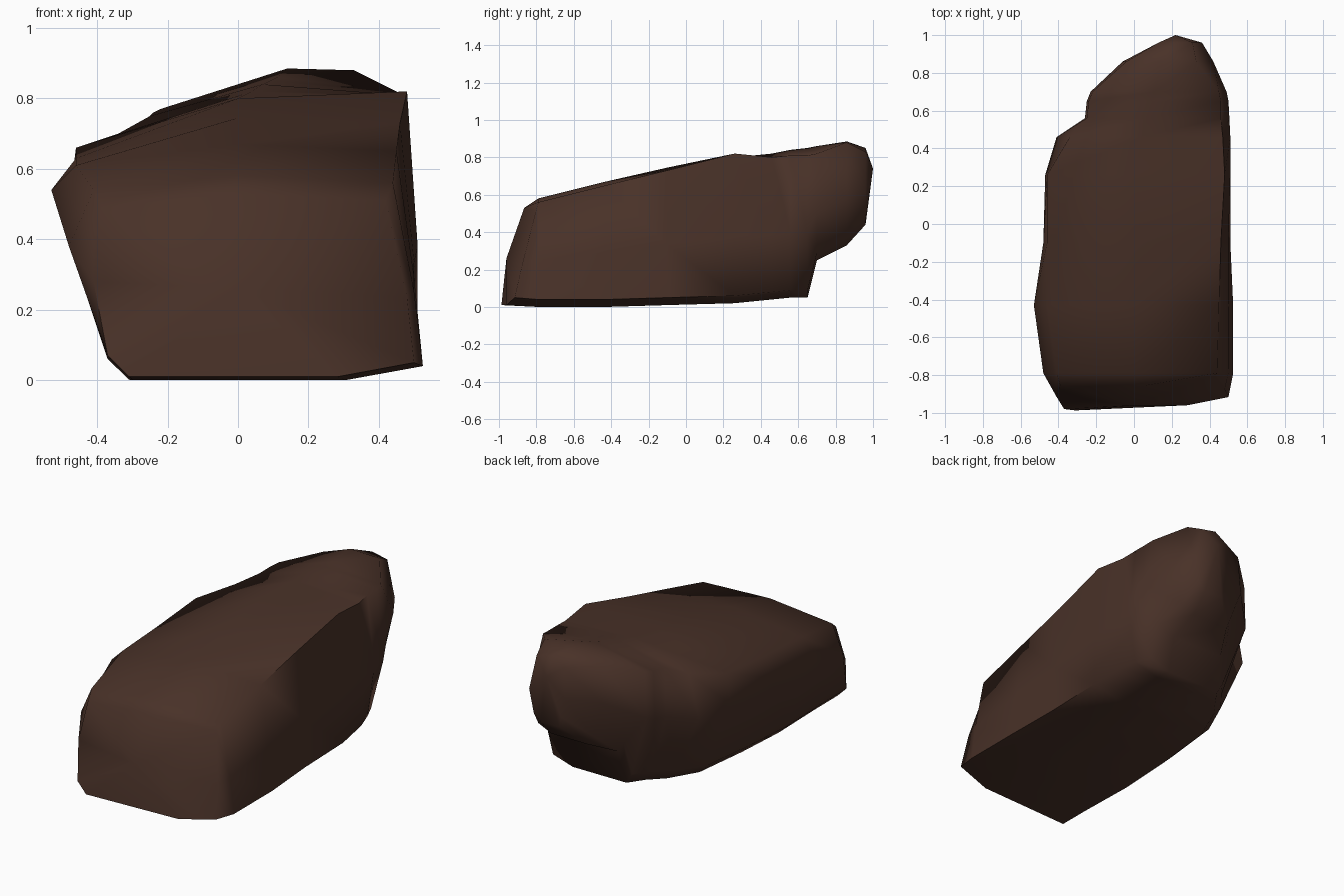
import bpy, bmesh, math

# One dark brown stone colour
stone = bpy.data.materials.new("dark brown stone")
stone.diffuse_color = (0.066, 0.031, 0.021, 1)

# Cross-sections from front to back:
# y, lower-left x, mid-left (x, z), top-left (x, z), crest (x, z), top-right (x, z), mid-right x, lower-right x, base z
SECTIONS = [
    (-0.98, -0.37, -0.41, 0.28, -0.39, 0.49, 0.00, 0.53, 0.42, 0.51, 0.48, 0.50, 0.01),
    (-0.79, -0.36, -0.48, 0.38, -0.41, 0.54, 0.00, 0.58, 0.44, 0.56, 0.50, 0.525, 0.00),
    (-0.43, -0.37, -0.53, 0.54, -0.46, 0.61, 0.00, 0.67, 0.45, 0.65, 0.50, 0.525, 0.00),
    (-0.10, -0.36, -0.48, 0.50, -0.46, 0.63, 0.00, 0.745, 0.46, 0.73, 0.50, 0.51, 0.01),
    (0.26, -0.33, -0.47, 0.48, -0.46, 0.66, 0.00, 0.80, 0.48, 0.82, 0.51, 0.51, 0.02),
    (0.46, -0.25, -0.41, 0.45, -0.34, 0.70, 0.04, 0.82, 0.47, 0.80, 0.51, 0.49, 0.04),
    (0.56, -0.17, -0.26, 0.46, -0.25, 0.75, 0.07, 0.84, 0.46, 0.81, 0.505, 0.46, 0.05),
    (0.65, -0.10, -0.25, 0.48, -0.24, 0.76, 0.09, 0.85, 0.46, 0.81, 0.50, 0.42, 0.05),
    (0.70, -0.08, -0.23, 0.50, -0.22, 0.77, 0.11, 0.86, 0.45, 0.82, 0.49, 0.42, 0.25),
    (0.86, 0.02, -0.06, 0.60, -0.04, 0.82, 0.14, 0.885, 0.33, 0.88, 0.42, 0.37, 0.33),
    (0.96, 0.15, 0.13, 0.62, 0.13, 0.80, 0.21, 0.85, 0.31, 0.83, 0.36, 0.33, 0.44),
]


def ring(i, s):
    y, xbl, xml, zml, xtl, ztl, xc, zc, xtr, ztr, xmr, xbr, zb = s
    w = xbr - xbl
    pts = [(xbl, zb + 0.06), (xml, zml), (xtl, ztl), (xc, zc), (xtr, ztr),
           (xmr, zb + (ztr - zb) * 0.45), (xbr, zb + 0.04),
           (xbl + w * 0.75, zb), (xbl + w * 0.07, zb)]
    out = []
    for x, z in pts:
        yy = y
        if i == 0:  # front face leans back and both its corners recede
            yy = -1.0 + 0.3 * max(0, z - 0.08) + 0.2 * max(0, x - 0.08) + 0.12 * max(0, -x - 0.2)
        out.append((x, yy, z))
    return out


# Rock body: loft with domed ends
bm = bmesh.new()
rings = [[bm.verts.new(p) for p in ring(i, s)] for i, s in enumerate(SECTIONS)]
n = len(rings[0])
for a, b in zip(rings, rings[1:]):
    for k in range(n):
        j = (k + 1) % n
        bm.faces.new((a[k], a[j], b[j], b[k]))
for loop, tip in ((rings[0], (0.0, -0.96, 0.26)), (rings[-1], (0.22, 1.0, 0.74))):
    c = bm.verts.new(tip)
    for k in range(n):
        bm.faces.new((loop[k], loop[(k + 1) % n], c))
bmesh.ops.recalc_face_normals(bm, faces=bm.faces)

mesh = bpy.data.meshes.new("rock")
bm.to_mesh(mesh)
bm.free()
mesh.materials.append(stone)
rock = bpy.data.objects.new("rock", mesh)
bpy.context.collection.objects.link(rock)

# Soft shading all over
bpy.context.view_layer.objects.active = rock
rock.select_set(True)
bpy.ops.object.shade_smooth_by_angle(angle=math.radians(80))
